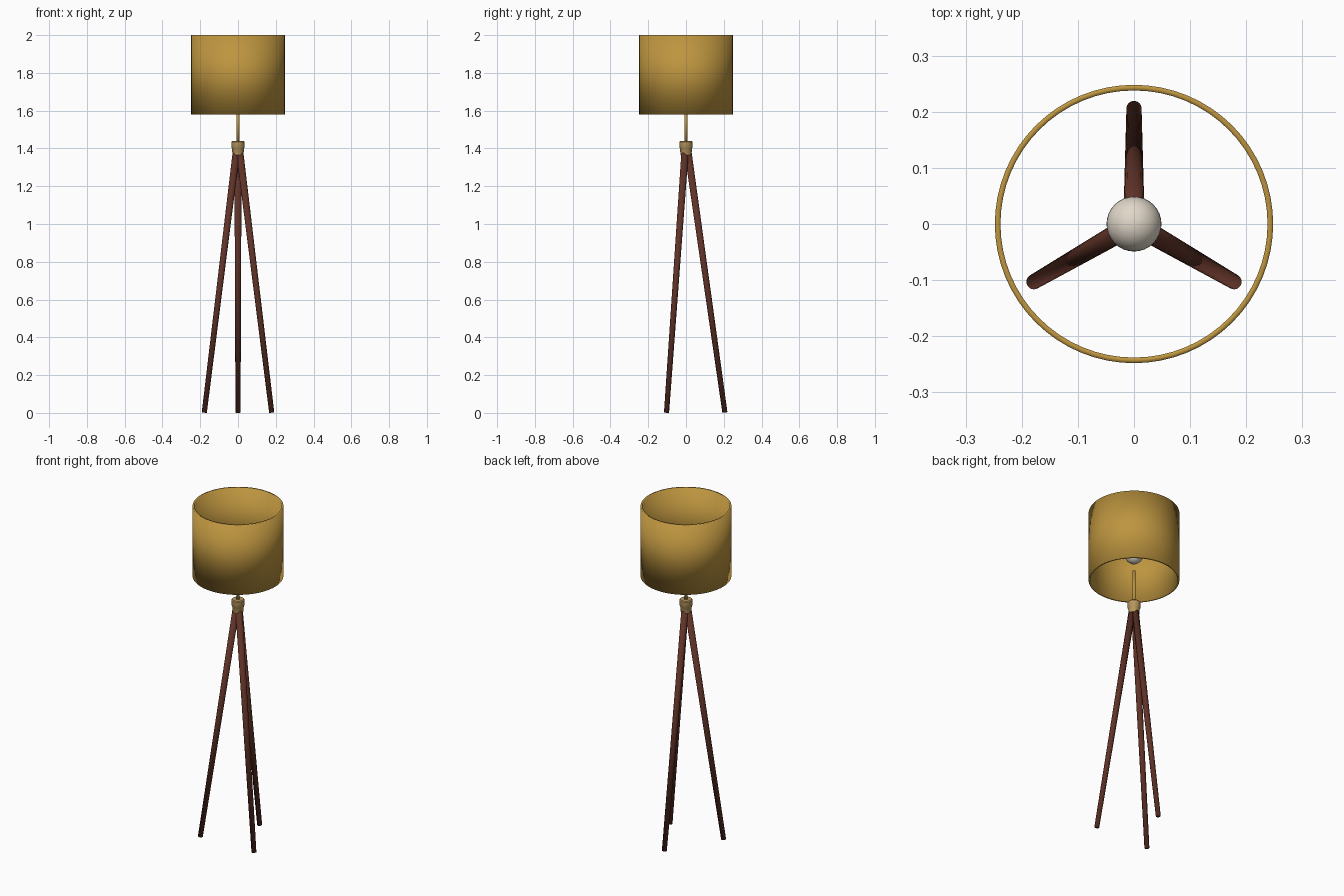
import bpy, bmesh
from math import radians, sin, cos
from mathutils import Vector

cube = bpy.data.objects.get("Cube")
if cube:
    bpy.data.objects.remove(cube, do_unlink=True)


def material(name, rgb):
    m = bpy.data.materials.new(name)
    m.use_nodes = True
    m.diffuse_color = (*rgb, 1)
    m.node_tree.nodes["Principled BSDF"].inputs["Base Color"].default_value = (*rgb, 1)
    return m


gold = material("gold fabric", (0.51, 0.30, 0.05))
brass = material("pale brass", (0.48, 0.31, 0.11))
wood = material("dark wood", (0.115, 0.032, 0.02))
glass = material("warm white glass", (0.75, 0.68, 0.58))


def finish(bm, name, mat):
    bmesh.ops.recalc_face_normals(bm, faces=bm.faces)
    for f in bm.faces:
        f.smooth = True
    mesh = bpy.data.meshes.new(name)
    bm.to_mesh(mesh)
    bm.free()
    mesh.materials.append(mat)
    obj = bpy.data.objects.new(name, mesh)
    bpy.context.collection.objects.link(obj)
    return obj


def lathe(name, profile, mat, sides, closed=False):
    """Spin a (radius, height) profile around the z axis."""
    bm = bmesh.new()
    vs = [bm.verts.new((r, 0, z)) for r, z in profile]
    pairs = list(zip(vs, vs[1:])) + ([(vs[-1], vs[0])] if closed else [])
    edges = [bm.edges.new(p) for p in pairs]
    bmesh.ops.spin(bm, geom=vs + edges, cent=(0, 0, 0), axis=(0, 0, 1),
                   angle=radians(360), steps=sides)
    bmesh.ops.remove_doubles(bm, verts=bm.verts, dist=0.0001)
    return finish(bm, name, mat)


def rod(name, start, end, r1, r2, mat, sides=24):
    """Tapered rod between two points."""
    start, end = Vector(start), Vector(end)
    axis = end - start
    bm = bmesh.new()
    bmesh.ops.create_cone(bm, cap_ends=True, segments=sides, radius1=r1,
                          radius2=r2, depth=axis.length)
    turn = axis.to_track_quat('Z', 'Y').to_matrix().to_4x4()
    bmesh.ops.transform(bm, matrix=turn, verts=bm.verts)
    bmesh.ops.translate(bm, vec=(start + end) / 2, verts=bm.verts)
    return finish(bm, name, mat)


# Open drum shade with a thin wall
lathe("shade", [(0.248, 1.58), (0.248, 2.0), (0.238, 2.0), (0.238, 1.58)],
      gold, 64, closed=True)

# Round bulb inside the shade
bm = bmesh.new()
bmesh.ops.create_uvsphere(bm, u_segments=32, v_segments=16, radius=0.049)
bmesh.ops.translate(bm, vec=(0, 0, 1.735), verts=bm.verts)
finish(bm, "bulb", glass)

# Stem and stepped hub
rod("stem", (0, 0, 1.42), (0, 0, 1.635), 0.009, 0.009, gold)
hub = lathe("hub", [(0, 1.365), (0.029, 1.365), (0.032, 1.40), (0.035, 1.405),
                    (0.035, 1.435), (0.031, 1.44), (0, 1.44)], brass, 32)
bpy.ops.object.select_all(action='DESELECT')
hub.select_set(True)
bpy.context.view_layer.objects.active = hub
bpy.ops.object.shade_smooth_by_angle(angle=radians(35))

# Three splayed tapered legs
for name, angle in (("back_leg", 90), ("right_leg", 210), ("left_leg", 330)):
    c, s = cos(radians(angle)), sin(radians(angle))
    rod(name, (0.206 * c, 0.206 * s, 0.002), (0.01 * c, 0.01 * s, 1.385),
        0.0135, 0.019, wood)
